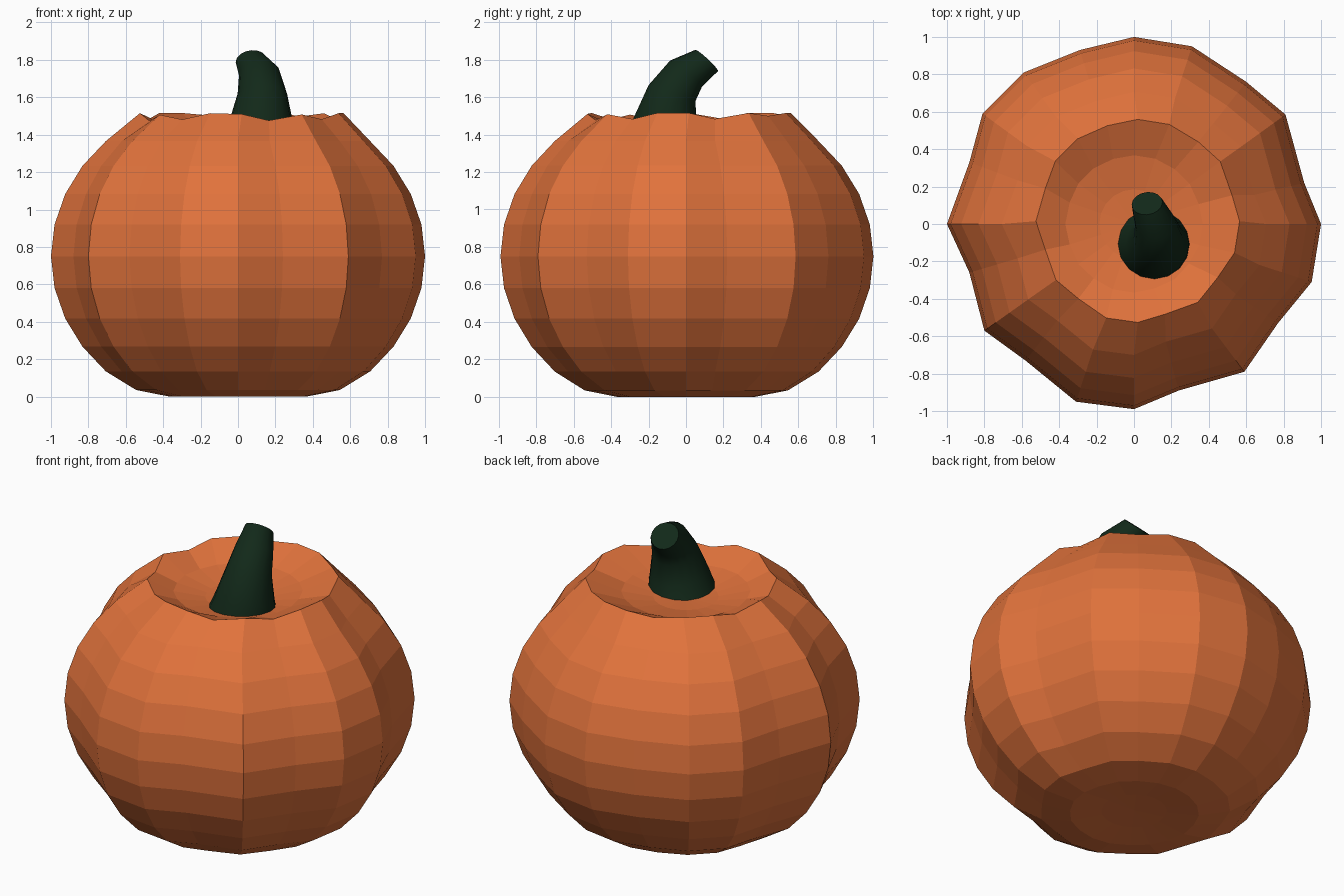
import bpy, bmesh, math
from mathutils import Vector

if "Cube" in bpy.data.objects:
    bpy.data.objects.remove(bpy.data.objects["Cube"])


def make_object(name, bm, color):
    bmesh.ops.recalc_face_normals(bm, faces=bm.faces[:])
    mesh = bpy.data.meshes.new(name)
    bm.to_mesh(mesh)
    bm.free()
    obj = bpy.data.objects.new(name, mesh)
    bpy.context.collection.objects.link(obj)
    mat = bpy.data.materials.new(name + "_color")
    mat.diffuse_color = color
    mat.use_nodes = True
    mat.node_tree.nodes["Principled BSDF"].inputs["Base Color"].default_value = mat.diffuse_color
    mesh.materials.append(mat)
    return obj


def bridge(bm, a, b):
    n = len(a)
    for i in range(n):
        bm.faces.new((a[i], a[(i + 1) % n], b[(i + 1) % n], b[i]))


# Pumpkin body: squashed 20 x 16 sphere with uneven ribs and sunken top
outline = [(1, 0), (.91, .22), (.81, .585), (.6, .76), (.31, .95),
           (0, 1), (-.29, .93), (-.59, .81), (-.81, .59), (-.88, .33),
           (-1, 0), (-.88, -.26), (-.8, -.57), (-.58, -.73), (-.31, -.95),
           (0, -.99), (.24, -.89), (.59, -.79), (.77, -.53), (.95, -.31)]
top_z = {6: 1.43, 7: 1.395}
bottom_z = {6: .005, 7: .015}

bm = bmesh.new()
rings = []
for k in range(-7, 8):
    lat = math.radians(11.25 * k)
    ring = []
    for i, (x, y) in enumerate(outline):
        p = Vector((x, y))
        f = p.length
        # ribs fade towards both poles
        fade = max(0, 1 - max(0, abs(k) - 4) * .4)
        a = math.tau * i / 20
        p = p.lerp(Vector((math.cos(a), math.sin(a))) * .95, 1 - fade)
        p *= math.cos(lat)
        z = .75 + .87 * math.sin(lat)
        if k == 5:
            z = 1.515 - .5 * (1 - f)
            p += Vector((.02, .015))
        elif k == -5:
            z = .035
        elif k > 5:
            z = top_z[k]
        elif k < -5:
            z = bottom_z[-k]
        ring.append(bm.verts.new((p.x, p.y, z)))
    rings.append(ring)
for lower, upper in zip(rings, rings[1:]):
    bridge(bm, lower, upper)
for ring, z in ((rings[0], 0.02), (rings[-1], 1.385)):
    pole = bm.verts.new((0, 0, z))
    for i in range(20):
        bm.faces.new((ring[i], ring[(i + 1) % 20], pole))
for v in rings[1]:
    v.co.z = 0
make_object("pumpkin_body", bm, (.75, .17, .045, 1))

# Stem: tapered tube leaning backwards, cut off square at the tip
path = [((.10, -.105, 1.36), .20, (0, .05, 1)),
        ((.125, -.11, 1.47), .17, (.05, .12, 1)),
        ((.13, -.075, 1.62), .132, (0, .35, 1)),
        ((.115, -.0, 1.725), .11, (-.1, .65, .8)),
        ((.07, .11, 1.795), .083, (-.12, .68, .73))]
bm = bmesh.new()
rings = []
for center, radius, direction in path:
    t = Vector(direction).normalized()
    u = (Vector((1, 0, 0)) - t * t.x).normalized()
    v = t.cross(u)
    rings.append([bm.verts.new(Vector(center) + radius * (
        u * math.cos(math.tau * i / 16) + v * math.sin(math.tau * i / 16)))
        for i in range(16)])
for lower, upper in zip(rings, rings[1:]):
    bridge(bm, lower, upper)
bm.faces.new(rings[0])
bm.faces.new(rings[-1])
stem = make_object("stem", bm, (.006, .022, .01, 1))
bpy.context.view_layer.objects.active = stem
stem.select_set(True)
bpy.ops.object.shade_smooth_by_angle(angle=math.radians(40))
